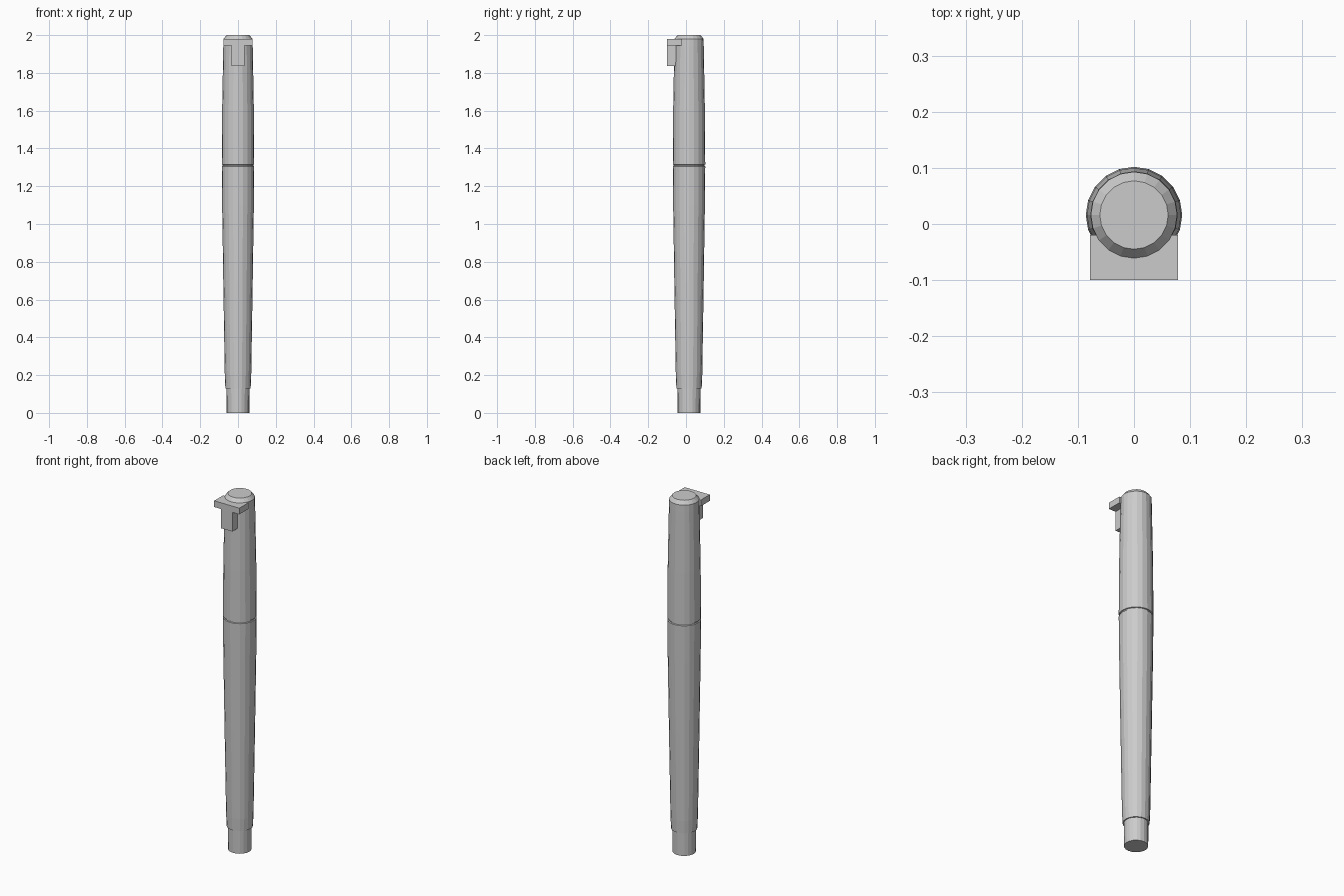
import bpy, bmesh, math

if "Cube" in bpy.data.objects:
    bpy.data.objects.remove(bpy.data.objects["Cube"])

SIDES = 20
AXIS_Y = 0.016  # the barrel sits slightly behind the origin


def lathe(name, profile):
    """Closed solid of revolution from (radius, z) points, bottom to top."""
    bm = bmesh.new()
    rings = []
    for r, z in profile:
        rings.append([bm.verts.new((r * math.sin(a), AXIS_Y + r * math.cos(a), z))
                      for a in (2 * math.pi * i / SIDES for i in range(SIDES))])
    for lo, hi in zip(rings, rings[1:]):
        for i in range(SIDES):
            j = (i + 1) % SIDES
            bm.faces.new((lo[i], lo[j], hi[j], hi[i]))
    bm.faces.new(rings[0])
    bm.faces.new(rings[-1])
    finish(name, bm)


def box(name, x, y, z):
    """Box from (min, max) ranges."""
    bm = bmesh.new()
    bmesh.ops.create_cube(bm, size=1)
    for v in bm.verts:
        v.co = [lo + (c + 0.5) * (hi - lo) for c, (lo, hi) in zip(v.co, (x, y, z))]
    finish(name, bm)


def finish(name, bm):
    bmesh.ops.recalc_face_normals(bm, faces=bm.faces)
    mesh = bpy.data.meshes.new(name)
    bm.to_mesh(mesh)
    bm.free()
    bpy.context.collection.objects.link(bpy.data.objects.new(name, mesh))


# Pen: end plug, tapered barrel, seam groove, cap with chamfered top
lathe("pen_body", [
    (0.060, 0.0), (0.061, 0.13), (0.067, 0.13), (0.070, 0.20),
    (0.078, 0.70), (0.084, 1.10), (0.086, 1.305),
    (0.081, 1.307), (0.081, 1.313), (0.086, 1.315),
    (0.084, 1.60), (0.078, 1.94), (0.077, 1.98), (0.061, 2.0),
])

# Clip: flat plate with a short hanging tab
box("clip_plate", (-0.078, 0.078), (-0.10, -0.02), (1.945, 1.98))
box("clip_tab", (-0.035, 0.035), (-0.10, -0.05), (1.837, 1.945))
